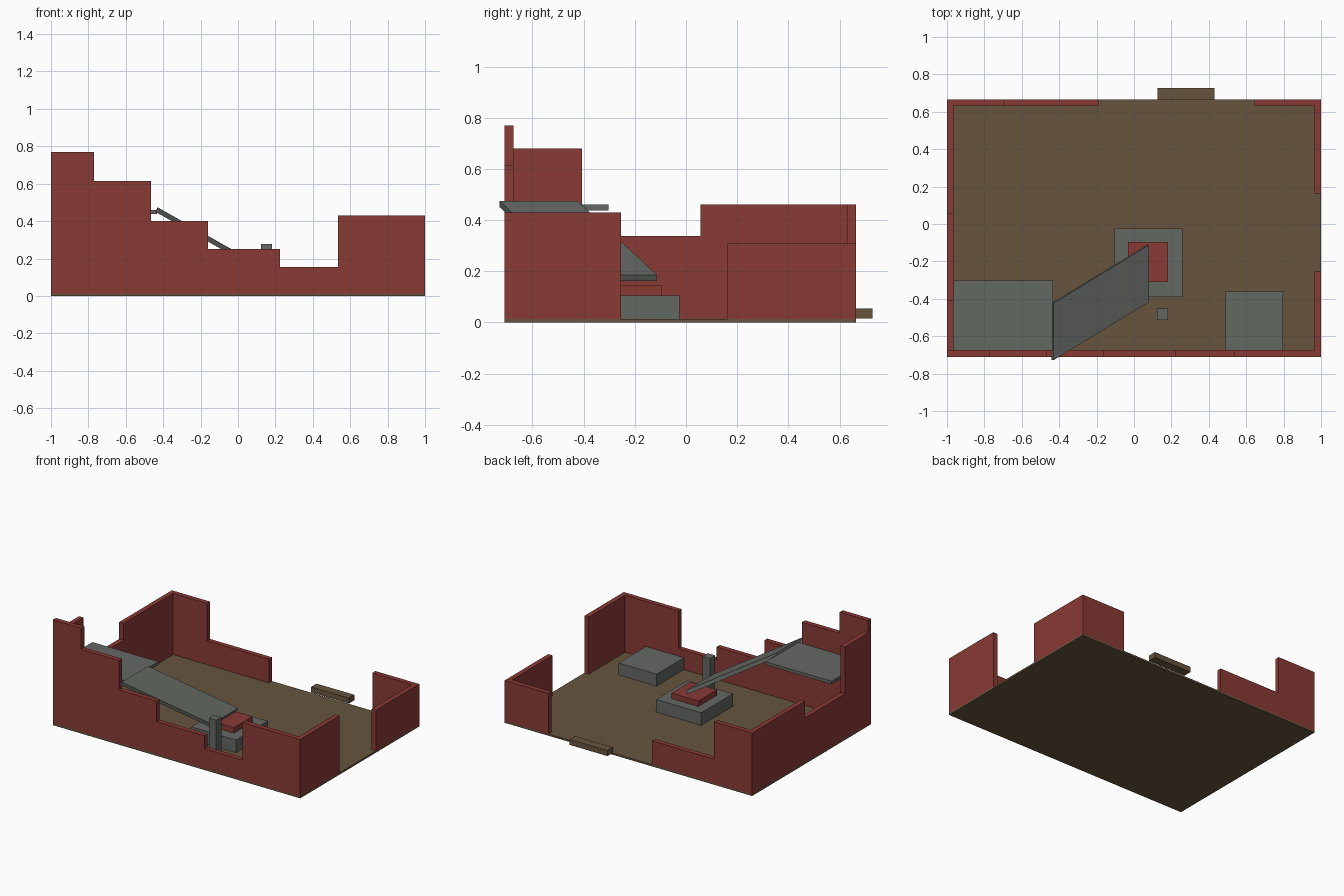
import bpy
import bmesh
from mathutils import Vector

cube = bpy.data.objects.get("Cube")
if cube:
    bpy.data.objects.remove(cube, do_unlink=True)


def material(name, rgb):
    mat = bpy.data.materials.new(name)
    mat.use_nodes = True
    color = (*rgb, 1.0)
    mat.diffuse_color = color
    bsdf = next(n for n in mat.node_tree.nodes if n.type == 'BSDF_PRINCIPLED')
    bsdf.inputs["Base Color"].default_value = color
    return mat


RED = material("brick red", (0.25, 0.042, 0.036))
GREY = material("stone grey", (0.127, 0.139, 0.123))
BROWN = material("earth brown", (0.135, 0.089, 0.049))


def prism(name, outline, offset, mat):
    """Extrude a flat outline of 3D points along an offset."""
    bm = bmesh.new()
    face = bm.faces.new([bm.verts.new(p) for p in outline])
    new = bmesh.ops.extrude_face_region(bm, geom=[face], use_keep_orig=True)
    moved = [g for g in new["geom"] if isinstance(g, bmesh.types.BMVert)]
    bmesh.ops.translate(bm, verts=moved, vec=Vector(offset))
    bmesh.ops.recalc_face_normals(bm, faces=bm.faces)
    mesh = bpy.data.meshes.new(name)
    bm.to_mesh(mesh)
    bm.free()
    mesh.materials.append(mat)
    obj = bpy.data.objects.new(name, mesh)
    bpy.context.collection.objects.link(obj)
    return obj


def block(name, x, y, z, mat):
    corners = [(x[0], y[0], z[0]), (x[1], y[0], z[0]),
               (x[1], y[1], z[0]), (x[0], y[1], z[0])]
    return prism(name, corners, (0, 0, z[1] - z[0]), mat)


FLOOR = 0.013
THICK = 0.035
FRONT, BACK = -0.71, 0.665
INNER = FRONT + THICK


def wall(name, axis, inner, outer, start, steps):
    """Ruined wall: steps are (end position, top height) along the axis."""
    profile = [(start, FLOOR)]
    along = start
    for end, top in steps:
        profile += [(along, top), (end, top)]
        along = end
    profile.append((along, FLOOR))
    if axis == 'X':
        return prism(name, [(a, inner, h) for a, h in profile],
                     (0, outer - inner, 0), RED)
    return prism(name, [(inner, a, h) for a, h in profile],
                 (outer - inner, 0, 0), RED)


# Ground slab and doorstep
block("floor", (-1, 1), (FRONT, BACK), (0, FLOOR), BROWN)
block("doorstep", (0.125, 0.43), (BACK, 0.728), (0.015, 0.055), BROWN)

# Broken outer walls
wall("front_wall", 'X', INNER, FRONT, -1,
     [(-0.77, 0.77), (-0.465, 0.615), (-0.16, 0.4),
      (0.225, 0.25), (0.535, 0.155), (1, 0.43)])
wall("right_wall", 'Y', -1 + THICK, -1, INNER,
     [(-0.407, 0.68), (0.057, 0.337), (BACK, 0.46)])
wall("left_wall_front", 'Y', 1 - THICK, 1, INNER, [(-0.255, 0.43)])
wall("left_wall_back", 'Y', 1 - THICK, 1, 0.163, [(BACK, 0.31)])
wall("back_wall_right", 'X', BACK - THICK, BACK, -1 + THICK,
     [(-0.69, 0.46), (-0.19, 0.187)])
wall("back_wall_left", 'X', BACK - THICK, BACK, 0.645, [(1 - THICK, 0.31)])

# Central pedestal
block("pedestal_base", (-0.105, 0.258), (-0.39, -0.025), (FLOOR, 0.105), GREY)
block("pedestal_top", (-0.033, 0.183), (-0.31, -0.095), (0.105, 0.145), RED)

# Low stone block and post
block("stone_block", (0.49, 0.797), (INNER, -0.36), (FLOOR, 0.1), GREY)
block("post", (0.123, 0.183), (-0.513, -0.453), (FLOOR, 0.277), GREY)

# Upper floor remnant and the fallen slab leaning on it
block("upper_platform", (-1 + THICK, -0.433), (INNER, -0.302), (0.437, 0.46), GREY)
prism("fallen_slab",
      [(-0.43, -0.728, 0.474), (0.08, -0.418, 0.185),
       (0.08, -0.113, 0.185), (-0.43, -0.423, 0.474)],
      (-0.012, 0, -0.024), GREY)
